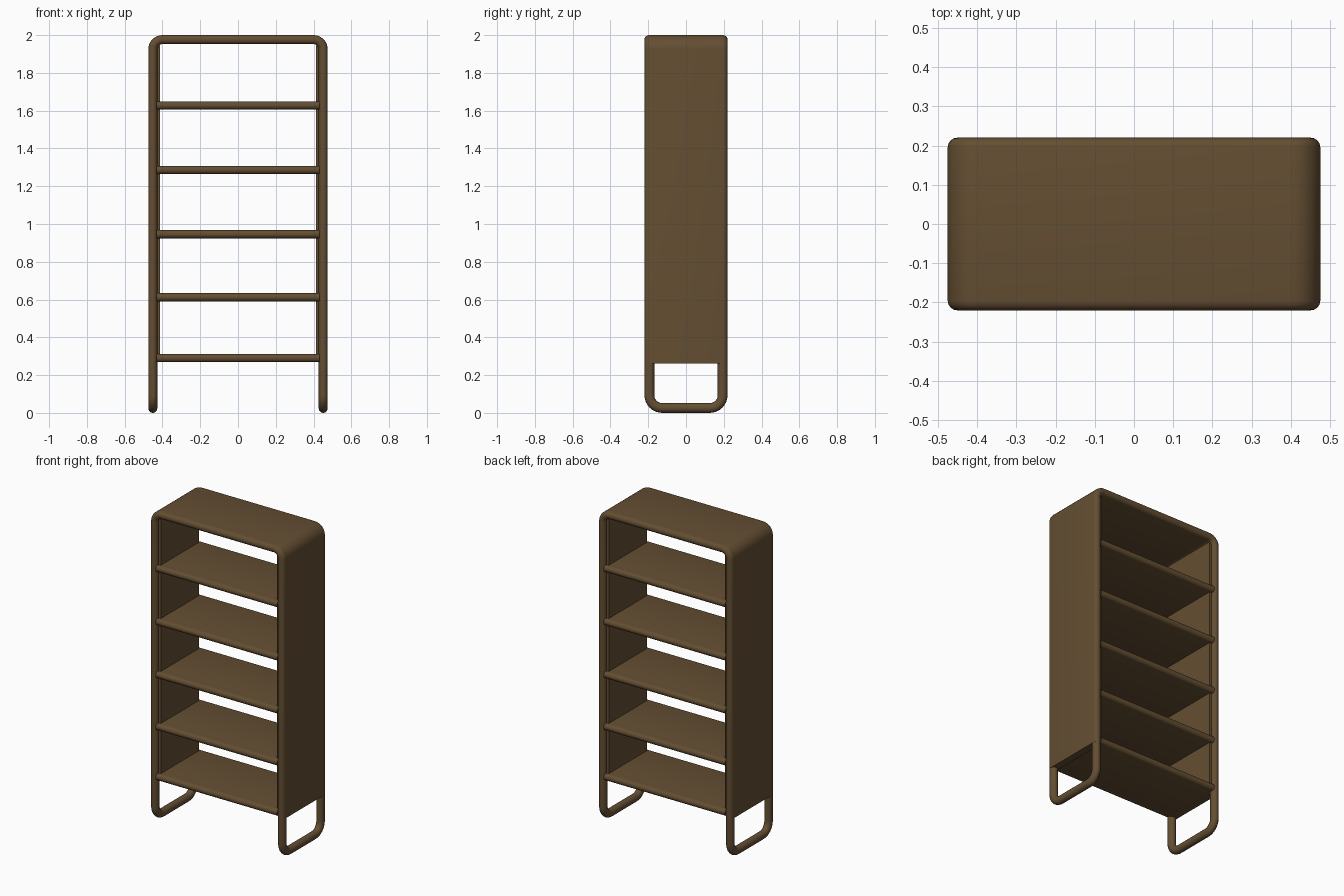
import bpy, bmesh, math

old = bpy.data.objects.get("Cube")
if old:
    bpy.data.objects.remove(old, do_unlink=True)

wood = bpy.data.materials.new("walnut_brown")
wood.use_nodes = True
COLOUR = (0.127, 0.076, 0.032, 1)
wood.diffuse_color = COLOUR
wood.node_tree.nodes["Principled BSDF"].inputs["Base Color"].default_value = COLOUR

W, D, H = 0.475, 0.22, 2.0     # half width, half depth, height
T = 0.048                      # board and tube thickness
SIDE_BOTTOM = 0.262
SHELVES = (0.29, 0.612, 0.946, 1.286, 1.628)


def finish(ob):
    ob.data.materials.append(wood)
    bpy.ops.object.select_all(action='DESELECT')
    ob.select_set(True)
    bpy.context.view_layer.objects.active = ob
    bpy.ops.object.shade_smooth_by_angle(angle=math.radians(40))


def arc(cx, cz, r, start, end, n=8):
    return [(cx + r * math.cos(math.radians(start + (end - start) * i / n)),
             cz + r * math.sin(math.radians(start + (end - start) * i / n)))
            for i in range(n + 1)]


def sweep(name, stations):
    """Skin a list of equal point rings and cap both ends."""
    bm = bmesh.new()
    rings = [[bm.verts.new(p) for p in ring] for ring in stations]
    n = len(rings[0])
    for a, b in zip(rings, rings[1:]):
        for i in range(n):
            bm.faces.new((a[i], a[(i + 1) % n], b[(i + 1) % n], b[i]))
    bm.faces.new(rings[0])
    bm.faces.new(rings[-1])
    bmesh.ops.recalc_face_normals(bm, faces=bm.faces)
    mesh = bpy.data.meshes.new(name)
    bm.to_mesh(mesh)
    bm.free()
    ob = bpy.data.objects.new(name, mesh)
    bpy.context.collection.objects.link(ob)
    finish(ob)


def rounded_section(depth, thick):
    """Flat board section with fully rounded front and back edges."""
    r = thick / 2
    return arc(depth - r, 0, r, -90, 90) + arc(r - depth, 0, r, 90, 270)


# Outer shell: two sides and the top, bent from one board
R, r_in = 0.075, 0.027
outer = [(W, SIDE_BOTTOM)] + arc(W - R, H - R, R, 0, 90) + arc(R - W, H - R, R, 90, 180) + [(-W, SIDE_BOTTOM)]
inner = ([(W - T, SIDE_BOTTOM)] + arc(W - R, H - R, r_in, 0, 90)
         + arc(R - W, H - R, r_in, 90, 180) + [(T - W, SIDE_BOTTOM)])
section = rounded_section(D, T)
shell = []
for (ox, oz), (ix, iz) in zip(outer, inner):
    shell.append([((ox + ix) / 2 + (ox - ix) * t / T, y, (oz + iz) / 2 + (oz - iz) * t / T)
                  for y, t in section])
sweep("outer_shell", shell)

# Shelves with rounded front and back edges
for k, z in enumerate(SHELVES):
    half = W - T + 0.004
    sweep(f"shelf_{k + 1}", [[(x, y, z + t) for y, t in rounded_section(D, 0.043)]
                             for x in (-half, half)])

for side, s in (("left", 1), ("right", -1)):
    # Inner lining panel
    bpy.ops.mesh.primitive_cube_add(size=1, location=(s * 0.425, 0, (0.27 + 1.945) / 2))
    lining = bpy.context.object
    lining.name = f"{side}_lining"
    lining.scale = (0.026, 0.39, 1.945 - 0.27)
    bpy.ops.object.transform_apply(location=False, rotation=False, scale=True)
    finish(lining)

    # Tubular foot loop joining the front and back edges
    rt = 0.026
    yc, bend = D - rt, 0.068
    path = ([(yc, 0.275)] + arc(yc - bend, rt + bend, bend, 0, -90)
            + arc(bend - yc, rt + bend, bend, -90, -180) + [(-yc, 0.275)])
    rings = []
    for i, (y, z) in enumerate(path):
        (y0, z0), (y1, z1) = path[max(i - 1, 0)], path[min(i + 1, len(path) - 1)]
        a = math.atan2(z1 - z0, y1 - y0)
        if i in (0, len(path) - 1):
            a = math.copysign(math.pi / 2, z1 - z0)
        # ring plane is spanned by x and the path normal
        rings.append([(s * (W - T / 2) + T / 2 * math.cos(c),
                       y - math.sin(a) * rt * math.sin(c),
                       z + math.cos(a) * rt * math.sin(c))
                      for c in (math.tau * j / 20 for j in range(20))])
    sweep(f"{side}_foot_loop", rings)
